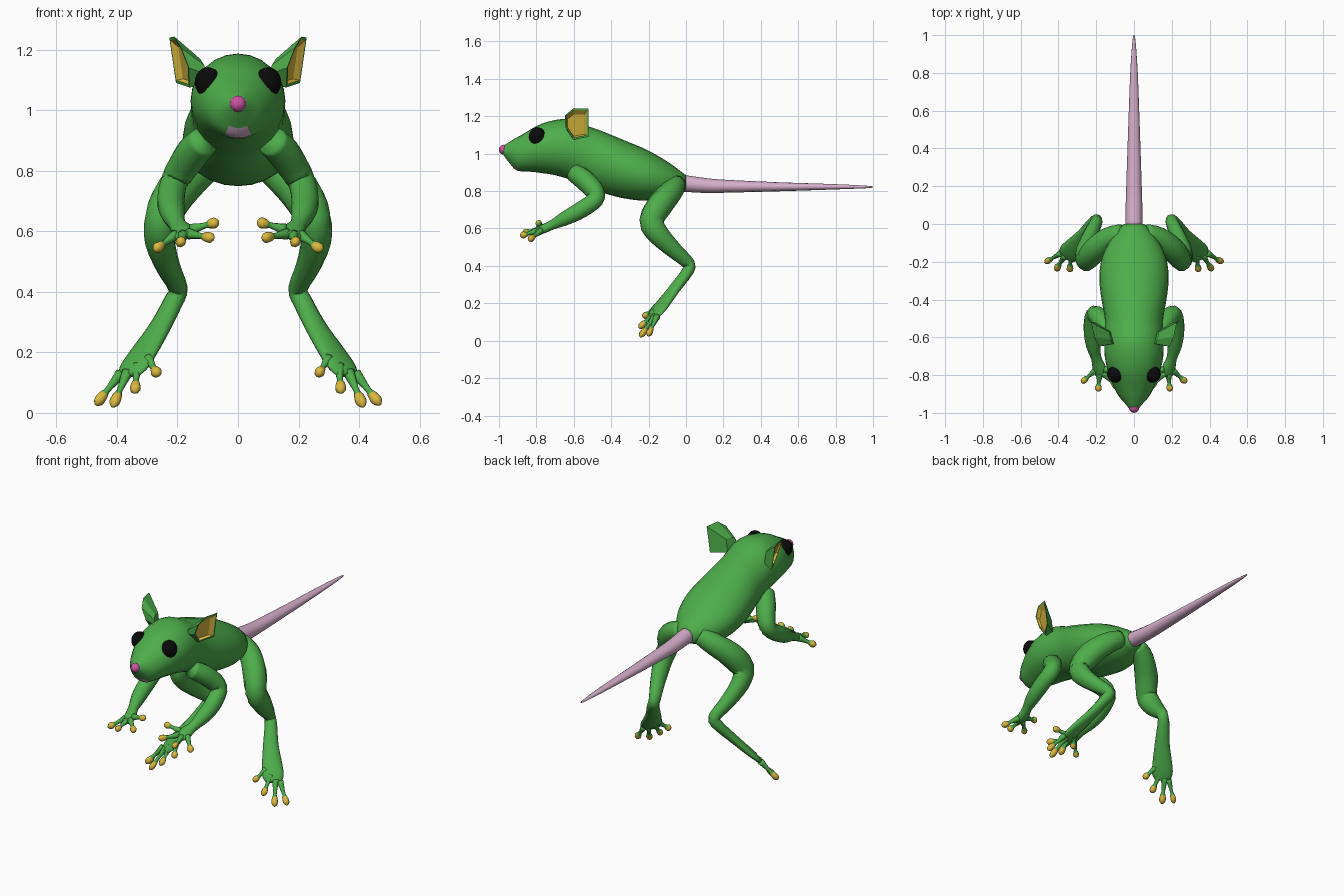
import bpy, bmesh, math
from mathutils import Vector

if "Cube" in bpy.data.objects:
    bpy.data.objects.remove(bpy.data.objects["Cube"])


def mat(name, c):
    m = bpy.data.materials.new(name)
    m.diffuse_color = (*c, 1)
    m.use_nodes = True
    m.node_tree.nodes["Principled BSDF"].inputs["Base Color"].default_value = m.diffuse_color
    return m


GREEN = mat("green skin", (0.075, 0.42, 0.07))
PINK = mat("pale pink", (0.68, 0.43, 0.6))
NOSE = mat("deep pink", (0.6, 0.09, 0.36))
YELLOW = mat("golden yellow", (0.7, 0.48, 0.05))
BLACK = mat("black", (0.003, 0.003, 0.003))


def finish(name, bm, mats, smooth=True):
    bmesh.ops.recalc_face_normals(bm, faces=bm.faces)
    me = bpy.data.meshes.new(name)
    bm.to_mesh(me)
    bm.free()
    for m in mats:
        me.materials.append(m)
    ob = bpy.data.objects.new(name, me)
    bpy.context.collection.objects.link(ob)
    for p in me.polygons:
        p.use_smooth = smooth
    return ob


def spline(rows, n):
    """Catmull-Rom through rows of numbers (position and radii together)."""
    rows = [Vector(r) for r in rows]
    out = []
    for i in range(len(rows) - 1):
        p0, p1, p2 = rows[max(i - 1, 0)], rows[i], rows[i + 1]
        p3 = rows[min(i + 2, len(rows) - 1)]
        for k in range(n):
            t = k / n
            out.append(0.5 * (2 * p1 + (p2 - p0) * t
                              + (2 * p0 - 5 * p1 + 4 * p2 - p3) * t * t
                              + (3 * p1 - p0 - 3 * p2 + p3) * t ** 3))
    return out + [rows[-1]]


def tube(name, rows, mats, wide=(1, 0, 0), sides=12, n=3, rule=None):
    """Loft of ellipses; each row is x, y, z, half width, half thickness."""
    rows = spline(rows, n)
    pts = [Vector(r[:3]) for r in rows]
    bm = bmesh.new()
    rings = []
    for i, p in enumerate(pts):
        t = (pts[min(i + 1, len(pts) - 1)] - pts[max(i - 1, 0)]).normalized()
        u = Vector(wide)
        u = (u - t * u.dot(t)).normalized()
        v = t.cross(u)
        rings.append([bm.verts.new(p + u * rows[i][3] * math.cos(a) + v * rows[i][4] * math.sin(a))
                      for a in (2 * math.pi * k / sides for k in range(sides))])
    for i in range(len(rings) - 1):
        for k in range(sides):
            j = (k + 1) % sides
            f = bm.faces.new((rings[i][k], rings[i][j], rings[i + 1][j], rings[i + 1][k]))
            if rule and rule(f.calc_center_median(), i / (len(rings) - 1)):
                f.material_index = 1
    bm.faces.new(rings[0])
    f = bm.faces.new(rings[-1])
    if rule and rule(f.calc_center_median(), 1):
        f.material_index = 1
    return finish(name, bm, mats)


def ball(name, loc, size, m):
    bm = bmesh.new()
    bmesh.ops.create_uvsphere(bm, u_segments=16, v_segments=10, radius=1)
    for v in bm.verts:
        v.co = Vector(loc) + Vector(a * b for a, b in zip(v.co, size))
    return finish(name, bm, [m])


# Head and torso: y, top z, bottom z, half width
profile = [(-0.985, 1.035, 1.005, 0.018), (-0.95, 1.062, 0.955, 0.048),
           (-0.90, 1.09, 0.907, 0.088), (-0.8, 1.15, 0.898, 0.132),
           (-0.7, 1.18, 0.885, 0.155), (-0.6, 1.188, 0.85, 0.155),
           (-0.5, 1.152, 0.80, 0.155), (-0.4, 1.11, 0.768, 0.172),
           (-0.3, 1.065, 0.75, 0.183), (-0.2, 1.02, 0.745, 0.175),
           (-0.1, 0.96, 0.757, 0.135), (0.0, 0.885, 0.80, 0.055)]


def mouth(c, t):
    return -0.96 < c.y < -0.885 and c.z < 0.962 and abs(c.x) < (0.972 - c.z) * 0.95


body = tube("body", [(0, y, (a + b) / 2, w, (a - b) / 2) for y, a, b, w in profile],
            [GREEN, PINK], sides=24, rule=mouth)
# Keep the lofted rings upright so the outline follows the profile
for i, r in enumerate(spline([(y, a, b, w) for y, a, b, w in profile], 3)):
    for k in range(24):
        body.data.vertices[i * 24 + k].co.y = r[0]

# Tail
tube("tail", [(0, -0.02, 0.842, 0.045, 0.045), (0, 0.1, 0.83, 0.044, 0.04),
              (0, 0.2, 0.826, 0.041, 0.035), (0, 0.5, 0.823, 0.031, 0.024),
              (0, 0.8, 0.823, 0.02, 0.014), (0, 0.96, 0.822, 0.009, 0.007),
              (0, 1.0, 0.822, 0.003, 0.003)], [PINK])

ball("nose", (0, -0.973, 1.021), (0.027, 0.027, 0.027), NOSE)


def ear(name, s):
    """Cupped ear: rim, yellow recess and a back narrowing to the head."""
    rim = [Vector((x * s, y, z)) for x, y, z in
           [(0.16, -0.60, 1.075), (0.162, -0.645, 1.14), (0.187, -0.648, 1.205),
            (0.21, -0.6, 1.243), (0.227, -0.52, 1.24), (0.205, -0.52, 1.09)]]
    c = sum(rim, Vector()) / 6
    root = Vector((0.115 * s, -0.605, 1.13))
    loops = [[root + (p - c) * 0.5 for p in rim], rim,
             [c + (p - c) * 0.88 for p in rim],
             [c + (p - c) * 0.7 + (root - c) * 0.25 for p in rim]]
    bm = bmesh.new()
    loops = [[bm.verts.new(p) for p in l] for l in loops]
    for i in range(3):
        for k in range(6):
            j = (k + 1) % 6
            f = bm.faces.new((loops[i][k], loops[i][j], loops[i + 1][j], loops[i + 1][k]))
            f.material_index = int(i == 2)
    bm.faces.new(loops[0])
    bm.faces.new(loops[3]).material_index = 1
    finish(name, bm, [GREEN, YELLOW], smooth=False)


def digit(name, base, tip, s):
    """Thin toe or finger ending in a rounded yellow pad."""
    a, b = Vector(base), Vector(tip)
    a.x *= s
    b.x *= s
    rows = []
    for t, r in [(0, 0.02), (0.3, 0.014), (0.58, 0.01), (0.7, 0.015), (0.88, 0.019), (1.0, 0.015), (1.08, 0.004)]:
        rows.append((*a.lerp(b, t), r, r * 0.9))
    tube(name, rows, [GREEN, YELLOW], wide=(0.5, 0.3, 0.7), sides=8, n=2,
         rule=lambda c, t: t > 0.49)


ARM = [(0.11, -0.60, 0.90, 0.05, 0.05), (0.15, -0.545, 0.86, 0.055, 0.055),
       (0.19, -0.49, 0.80, 0.05, 0.052), (0.213, -0.485, 0.755, 0.046, 0.046),
       (0.222, -0.56, 0.70, 0.046, 0.046), (0.215, -0.64, 0.657, 0.04, 0.04),
       (0.2, -0.71, 0.622, 0.028, 0.027), (0.183, -0.765, 0.597, 0.038, 0.023),
       (0.18, -0.805, 0.583, 0.026, 0.014)]
FINGERS = [((0.155, -0.77, 0.606), (0.07, -0.79, 0.63)),
           ((0.163, -0.79, 0.592), (0.087, -0.865, 0.578)),
           ((0.182, -0.795, 0.587), (0.19, -0.88, 0.562)),
           ((0.205, -0.775, 0.588), (0.272, -0.835, 0.541))]
LEG = [(0.06, -0.05, 0.84, 0.05, 0.05), (0.13, -0.075, 0.80, 0.06, 0.062),
       (0.205, -0.135, 0.73, 0.066, 0.07), (0.25, -0.185, 0.64, 0.058, 0.066),
       (0.257, -0.145, 0.565, 0.05, 0.058), (0.23, -0.06, 0.48, 0.04, 0.045),
       (0.198, 0.015, 0.41, 0.032, 0.034), (0.215, 0.005, 0.365, 0.034, 0.03),
       (0.26, -0.06, 0.28, 0.042, 0.026), (0.315, -0.125, 0.195, 0.056, 0.022),
       (0.345, -0.16, 0.15, 0.058, 0.017), (0.358, -0.18, 0.125, 0.04, 0.01)]
TOES = [((0.298, -0.16, 0.18), (0.266, -0.225, 0.128)),
        ((0.333, -0.165, 0.155), (0.34, -0.245, 0.073)),
        ((0.365, -0.165, 0.135), (0.411, -0.24, 0.028)),
        ((0.388, -0.155, 0.13), (0.464, -0.2, 0.034))]

# Paired parts
for side, s in (("left", -1), ("right", 1)):
    ball(side + "_eye", (0.099 * s, -0.795, 1.092), (0.044, 0.045, 0.05), BLACK)
    ear(side + "_ear", s)
    for limb, rows, wide, kind, digits in (
            ("arm", ARM, (0.9, -0.2, -0.35), "finger", FINGERS),
            ("leg", LEG, (0.885, 0.15, -0.42), "toe", TOES)):
        tube(f"{side}_{limb}", [(r[0] * s, *r[1:]) for r in rows], [GREEN],
             wide=(wide[0] * s, *wide[1:]))
        for i, (a, b) in enumerate(digits):
            digit(f"{side}_{kind}_{i + 1}", a, b, s)
